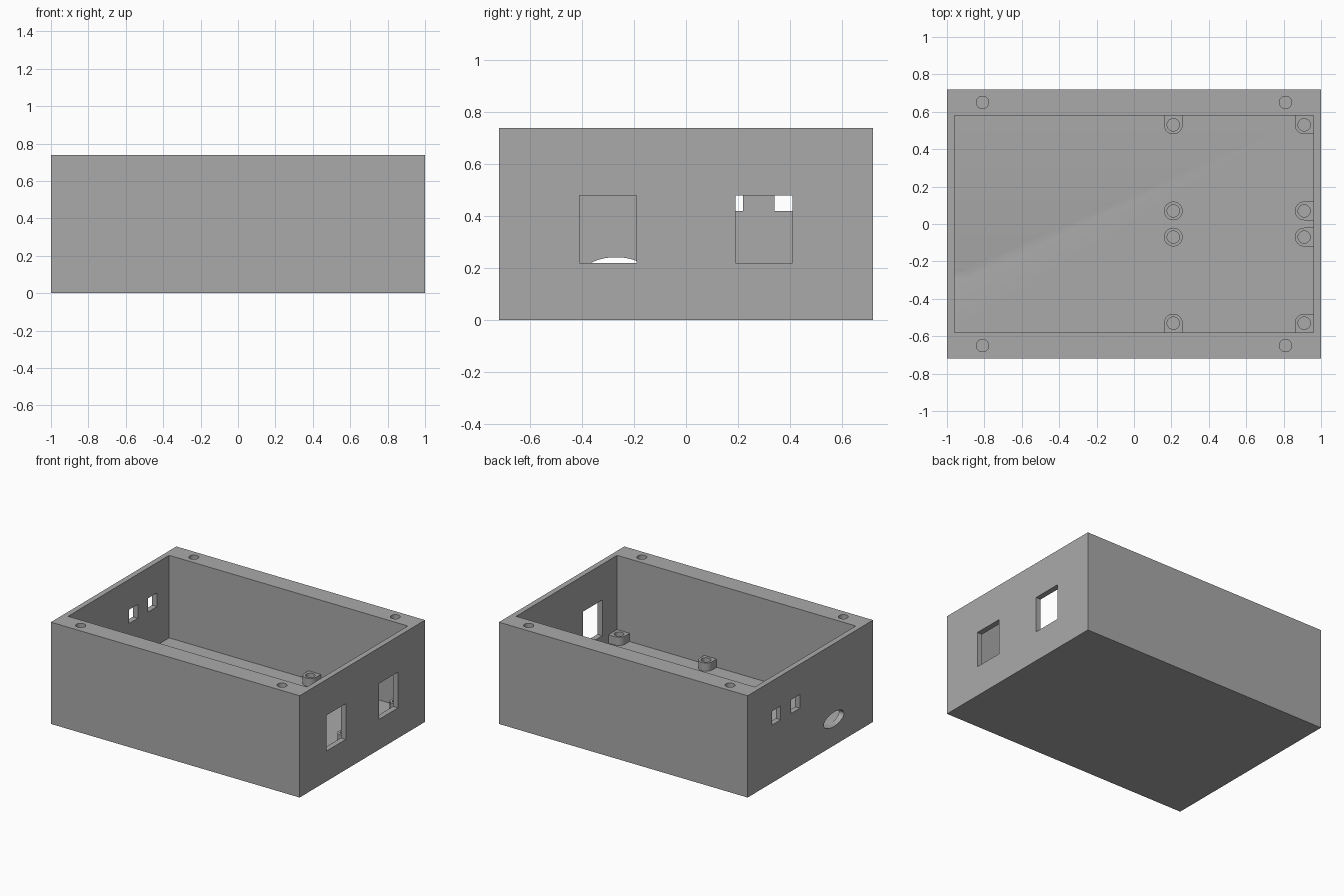
import bpy, math

cube = bpy.data.objects.get("Cube")
if cube:
    bpy.data.objects.remove(cube, do_unlink=True)

# Single grey plastic
grey = bpy.data.materials.new("grey plastic")
grey.use_nodes = True
colour = (0.4, 0.4, 0.4, 1)
grey.diffuse_color = colour
grey.node_tree.nodes["Principled BSDF"].inputs["Base Color"].default_value = colour


def box(name, x, y, z):
    """Box from three (low, high) spans."""
    spans = (x, y, z)
    bpy.ops.mesh.primitive_cube_add(size=1, location=[(a + b) / 2 for a, b in spans])
    ob = bpy.context.object
    ob.name = name
    ob.scale = [b - a for a, b in spans]
    bpy.ops.object.transform_apply(location=True, rotation=True, scale=True)
    ob.data.materials.append(grey)
    return ob


def cylinder(name, x, y, z, radius):
    """Upright cylinder between two heights."""
    bpy.ops.mesh.primitive_cylinder_add(vertices=32, radius=radius, depth=z[1] - z[0],
                                        location=(x, y, sum(z) / 2))
    ob = bpy.context.object
    ob.name = name
    bpy.ops.object.transform_apply(location=True, rotation=True, scale=True)
    ob.data.materials.append(grey)
    return ob


def combine(target, tool, operation):
    """Apply a boolean and discard the tool."""
    mod = target.modifiers.new(operation, "BOOLEAN")
    mod.operation = operation
    mod.solver = "EXACT"
    mod.object = tool
    bpy.context.view_layer.objects.active = target
    bpy.ops.object.modifier_apply(modifier=mod.name)
    bpy.data.objects.remove(tool, do_unlink=True)


def smooth(ob):
    bpy.ops.object.select_all(action="DESELECT")
    ob.select_set(True)
    bpy.context.view_layer.objects.active = ob
    bpy.ops.object.shade_smooth_by_angle(angle=math.radians(30))


FLOOR, TOP = 0.14, 0.74
WALL_X, WALL_Y = 0.96, 0.58

# Open enclosure
case = box("enclosure", (-1, 1), (-0.72, 0.72), (0, TOP))
combine(case, box("cavity", (-WALL_X, WALL_X), (-WALL_Y, WALL_Y), (FLOOR, 1)), "DIFFERENCE")

# Two large ports on one end
for y in (-0.3, 0.3):
    combine(case, box("port", (0.9, 1.1), (y - 0.11, y + 0.11), (0.22, 0.48)), "DIFFERENCE")

# Two small square ports and an oval cable opening on the other end
for y in (0.17, 0.39):
    combine(case, box("small_port", (-1.1, -0.9), (y - 0.05, y + 0.05), (0.42, 0.52)), "DIFFERENCE")
bpy.ops.mesh.primitive_cylinder_add(vertices=48, radius=1, depth=0.2,
                                    location=(-1, -0.27, 0.19), rotation=(0, math.pi / 2, 0))
oval = bpy.context.object
oval.scale = (0.052, 0.115, 1)
bpy.ops.object.transform_apply(location=True, rotation=True, scale=True)
oval.data.materials.append(grey)
combine(case, oval, "DIFFERENCE")

# Lid screw holes in the thick rim
for x in (-0.81, 0.81):
    for y in (-0.65, 0.65):
        combine(case, cylinder("screw_hole", x, y, (0.44, 0.8), 0.033), "DIFFERENCE")
smooth(case)

# Board standoffs, blended into any wall they touch
R = 0.05
HEIGHT = (FLOOR - 0.02, 0.2)
for x in (0.21, 0.91):
    for y in (-0.53, -0.07, 0.07, 0.53):
        post = cylinder("standoff", x, y, HEIGHT, R)
        if abs(y) > 0.5:
            span = (y, WALL_Y + 0.01) if y > 0 else (-WALL_Y - 0.01, y)
            combine(post, box("web", (x - R, x + R), span, HEIGHT), "UNION")
        if x > 0.5:
            combine(post, box("web", (x, WALL_X + 0.01), (y - R, y + R), HEIGHT), "UNION")
        combine(post, cylinder("bore", x, y, (0, 0.3), 0.033), "DIFFERENCE")
        smooth(post)
